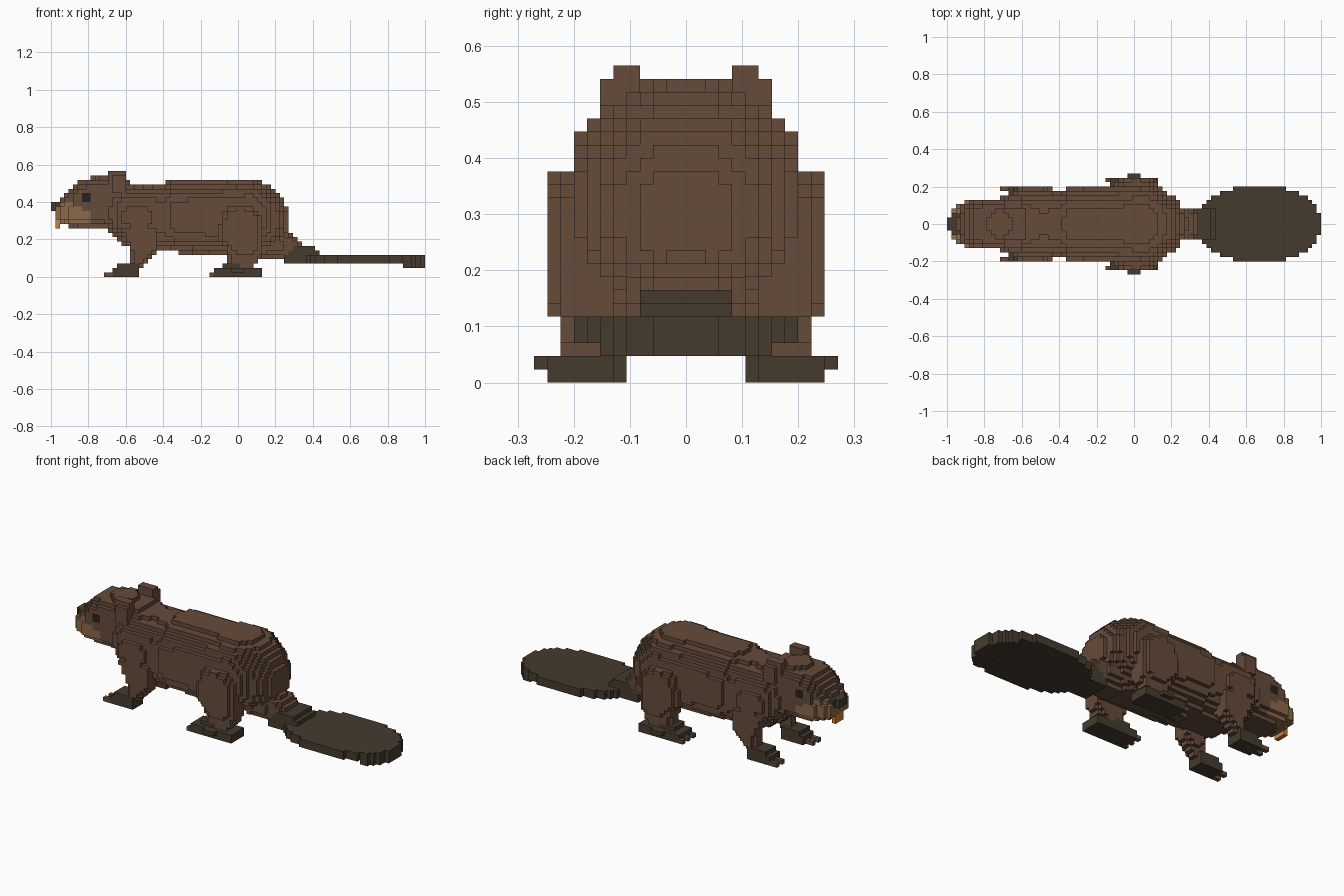
import bpy
import bmesh
from mathutils import Vector

old = bpy.data.objects.get("Cube")
if old:
    bpy.data.objects.remove(old, do_unlink=True)

# The animal is made of small cubes; 85 of them span the full length
LENGTH, HALF_WIDTH, HEIGHT = 85, 11, 24
SIZE = 2 / LENGTH
cells = {}


def centre(i, j, k):
    return (i + 0.5) * SIZE - 1, j * SIZE, (k + 0.5) * SIZE


def fill(part, inside):
    """Claim every cube whose centre passes the test, mirrored in y."""
    for i in range(LENGTH):
        for j in range(HALF_WIDTH + 1):
            for k in range(HEIGHT):
                if inside(*centre(i, j, k)):
                    cells[i, j, k] = part
                    cells[i, -j, k] = part


def sample(stations, t):
    """Interpolate a station table at t, or None when outside it."""
    for a, b in zip(stations, stations[1:]):
        if a[0] <= t <= b[0]:
            f = (t - a[0]) / (b[0] - a[0])
            return [p + (q - p) * f for p, q in zip(a[1:], b[1:])]
    return None


def rounded(u, u0, u1, v, v0, v1, power):
    """Superellipse test within a rectangle."""
    du = abs(2 * u - u0 - u1) / (u1 - u0)
    dv = abs(2 * v - v0 - v1) / (v1 - v0)
    return du ** power + dv ** power <= 1


def loft(part, stations, power=2.3):
    """Body along x; stations are x, top, bottom, half width."""
    def inside(x, y, z):
        s = sample(stations, x)
        return s is not None and rounded(y, -s[2], s[2], z, s[1], s[0], power)
    fill(part, inside)


def limb(part, stations):
    """Leg along z; stations are z, x range, y range."""
    def inside(x, y, z):
        s = sample(stations, z)
        return s is not None and rounded(x, s[0], s[1], y, s[2], s[3], 3)
    fill(part, inside)


def box(part, x0, x1, y0, y1, z0, z1):
    fill(part, lambda x, y, z: x0 < x < x1 and y0 <= y < y1 and z0 < z < z1)


# Torso, head and furry tail base
loft("body", [
    (-.69, .46, .24, .14), (-.62, .48, .18, .19), (-.55, .49, .14, .2),
    (-.47, .49, .14, .19), (-.4, .5, .14, .18), (-.34, .52, .13, .2),
    (-.1, .52, .12, .21), (.08, .52, .12, .22), (.13, .51, .13, .2),
    (.18, .48, .15, .17), (.23, .43, .17, .13), (.27, .36, .22, .08)])
loft("body", [(.12, .28, .1, .12), (.27, .24, .09, .09), (.35, .17, .09, .08)])
loft("head", [
    (-.95, .4, .3, .09), (-.9, .47, .27, .11), (-.85, .52, .26, .13),
    (-.72, .54, .26, .14), (-.6, .52, .24, .14), (-.54, .49, .22, .14)], 3)

# Ears
box("ears", -.7, -.6, .08, .13, .45, .57)
box("ears", -.68, -.61, .13, .15, .45, .54)

# Muzzle, nose, teeth and eyes
loft("muzzle", [(-.98, .37, .31, .06), (-.95, .4, .29, .1),
                (-.89, .41, .28, .13), (-.8, .37, .28, .13)], 3)
box("nose", -.98, -.93, 0, .06, .35, .4)
box("nose", -1, -.97, 0, .04, .35, .4)
box("teeth", -.98, -.95, 0, .04, .25, .31)
box("eyes", -.83, -.79, .1, .14, .4, .45)

# Legs
limb("front_legs", [
    (.04, -.6, -.52, .12, .19), (.09, -.57, -.47, .12, .19),
    (.14, -.57, -.43, .11, .2), (.26, -.63, -.43, .08, .21)])
limb("rear_legs", [
    (.04, -.07, .06, .14, .23), (.09, -.05, .11, .13, .23),
    (.14, -.06, .14, .12, .24), (.21, -.11, .14, .1, .25),
    (.33, -.09, .12, .1, .25), (.38, -.04, .08, .1, .23)])

# Feet with claws
box("front_feet", -.68, -.53, .1, .2, 0, .047)
box("front_feet", -.64, -.53, .1, .19, .04, .07)
box("rear_feet", -.13, .12, .13, .25, 0, .047)
box("rear_feet", -.09, .02, .14, .22, .04, .07)
box("rear_feet", -.04, .03, .25, .27, .024, .047)
for row in (6, 8):
    box("claws", -.71, -.68, (row - .5) * SIZE, (row + .5) * SIZE, 0, SIZE)
for row in (6, 8, 10):
    box("claws", -.16, -.13, (row - .5) * SIZE, (row + .5) * SIZE, 0, SIZE)

# Flat paddle tail with a drooping tip
loft("tail", [(.24, .12, .07, .08), (.3, .165, .07, .09),
              (.4, .165, .07, .09), (.45, .12, .07, .08)], 4)


def paddle(x, y):
    return rounded(x, .34, 1, y, -.2, .2, 2.3)


fill("tail", lambda x, y, z: .07 < z < .118 and paddle(x, y))
fill("tail", lambda x, y, z: .047 < z < .08 and x > .88 and paddle(x, y))

# Colours
COLOURS = {
    "brown_fur": (.13, .07, .042),
    "dark_skin": (.06, .044, .027),
    "tan_fur": (.26, .14, .068),
    "orange_enamel": (.58, .22, .045),
    "eye_black": (.02, .016, .012),
}
PART_COLOUR = {
    "front_feet": "dark_skin", "rear_feet": "dark_skin", "tail": "dark_skin",
    "nose": "dark_skin", "muzzle": "tan_fur", "teeth": "orange_enamel",
    "eyes": "eye_black",
}
materials = {}
for name, rgb in COLOURS.items():
    mat = bpy.data.materials.new(name)
    mat.use_nodes = True
    mat.diffuse_color = (*rgb, 1)
    shader = mat.node_tree.nodes["Principled BSDF"]
    shader.inputs["Base Color"].default_value = (*rgb, 1)
    shader.inputs["Roughness"].default_value = 0.9
    materials[name] = mat

# Build the exposed cube faces of each part
for part in sorted(set(cells.values())):
    bm = bmesh.new()
    for cell, owner in cells.items():
        if owner != part:
            continue
        middle = Vector(centre(*cell))
        for axis in range(3):
            for sign in (-1, 1):
                beside = list(cell)
                beside[axis] += sign
                if tuple(beside) in cells:
                    continue
                n, u, v = Vector(), Vector(), Vector()
                n[axis] = sign * SIZE / 2
                u[(axis + 1) % 3] = SIZE / 2
                v[(axis + 2) % 3] = sign * SIZE / 2
                bm.faces.new([bm.verts.new(middle + n + d)
                              for d in (-u - v, u - v, u + v, v - u)])
    bmesh.ops.remove_doubles(bm, verts=bm.verts, dist=SIZE / 50)
    mesh = bpy.data.meshes.new(part)
    bm.to_mesh(mesh)
    bm.free()
    mesh.materials.append(materials[PART_COLOUR.get(part, "brown_fur")])
    bpy.context.collection.objects.link(bpy.data.objects.new(part, mesh))
